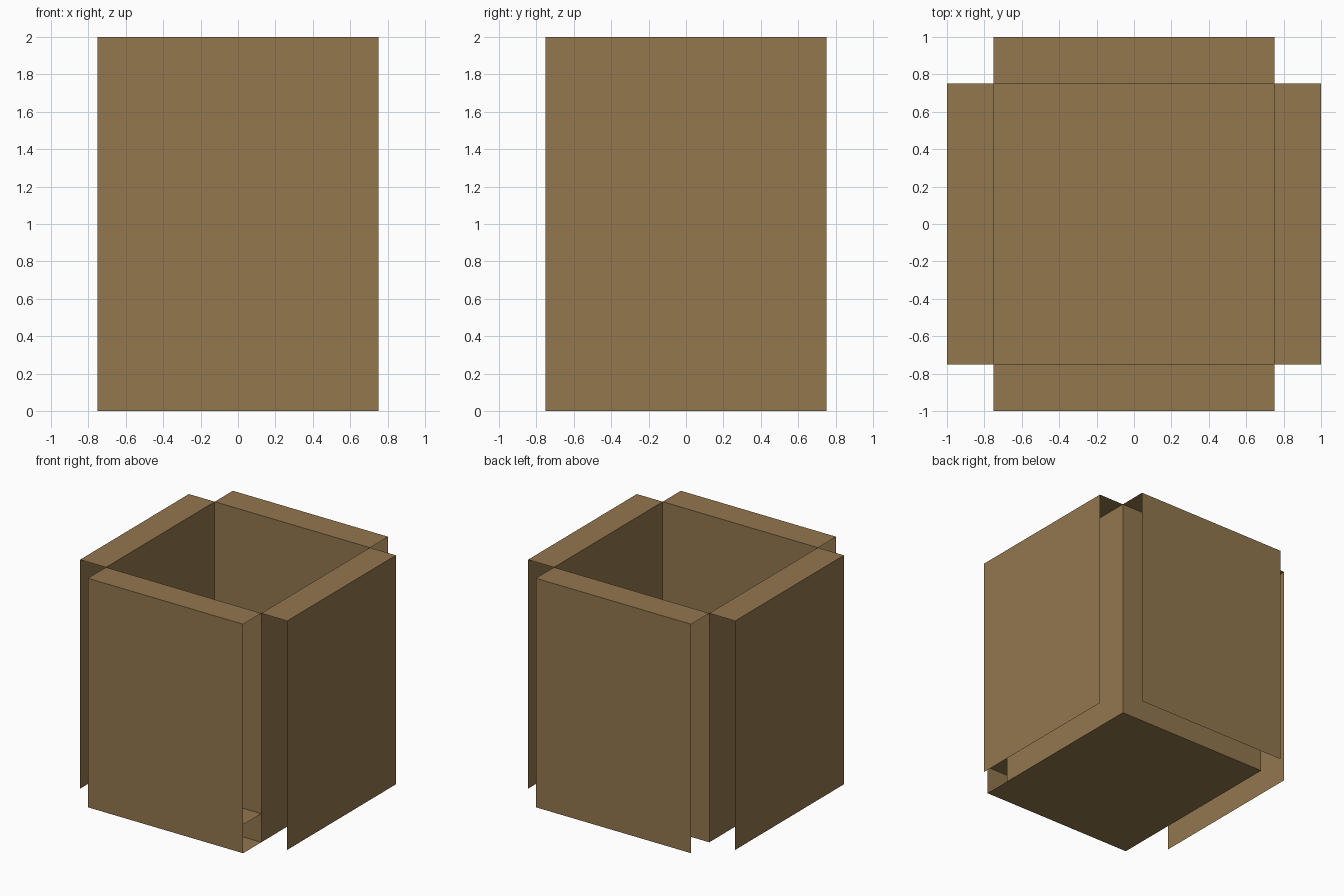
import bpy
import bmesh
from mathutils import Vector

cube = bpy.data.objects.get("Cube")
if cube:
    bpy.data.objects.remove(cube, do_unlink=True)

INNER, OUTER, HEIGHT, FLOOR = 0.75, 1.0, 2.0, 0.25

wood = bpy.data.materials.new("brown wood")
wood.use_nodes = True
colour = (0.288, 0.184, 0.076, 1.0)
wood.diffuse_color = colour
bsdf = next(n for n in wood.node_tree.nodes if n.type == 'BSDF_PRINCIPLED')
bsdf.inputs["Base Color"].default_value = colour


def open_slab(name, low, high, keep):
    """Box between two corners that keeps only the faces looking along `keep`."""
    low, high = Vector(low), Vector(high)
    bm = bmesh.new()
    bmesh.ops.create_cube(bm, size=1.0)
    bm.normal_update()
    keep = [Vector(k) for k in keep]
    unwanted = [f for f in bm.faces if all(f.normal.dot(k) < 0.9 for k in keep)]
    bmesh.ops.delete(bm, geom=unwanted, context='FACES')
    size, centre = high - low, (low + high) / 2
    for v in bm.verts:
        v.co = Vector(a * b for a, b in zip(v.co, size)) + centre
    mesh = bpy.data.meshes.new(name)
    bm.to_mesh(mesh)
    bm.free()
    mesh.materials.append(wood)
    bpy.context.collection.objects.link(bpy.data.objects.new(name, mesh))


UP, DOWN = (0, 0, 1), (0, 0, -1)
ALONG_X = [(1, 0, 0), (-1, 0, 0), UP]
ALONG_Y = [(0, 1, 0), (0, -1, 0), UP]

# Four hollow walls: inner skin, outer skin and top rim, open at ends and below
open_slab("front_wall", (-INNER, -OUTER, 0), (INNER, -INNER, HEIGHT), ALONG_Y)
open_slab("back_wall", (-INNER, INNER, 0), (INNER, OUTER, HEIGHT), ALONG_Y)
open_slab("left_wall", (INNER, -INNER, 0), (OUTER, INNER, HEIGHT), ALONG_X)
open_slab("right_wall", (-OUTER, -INNER, 0), (-INNER, INNER, HEIGHT), ALONG_X)

# Floor: upper and lower skins, reaching under the front wall
open_slab("floor", (-INNER, -OUTER, 0), (INNER, INNER, FLOOR), [UP, DOWN])
